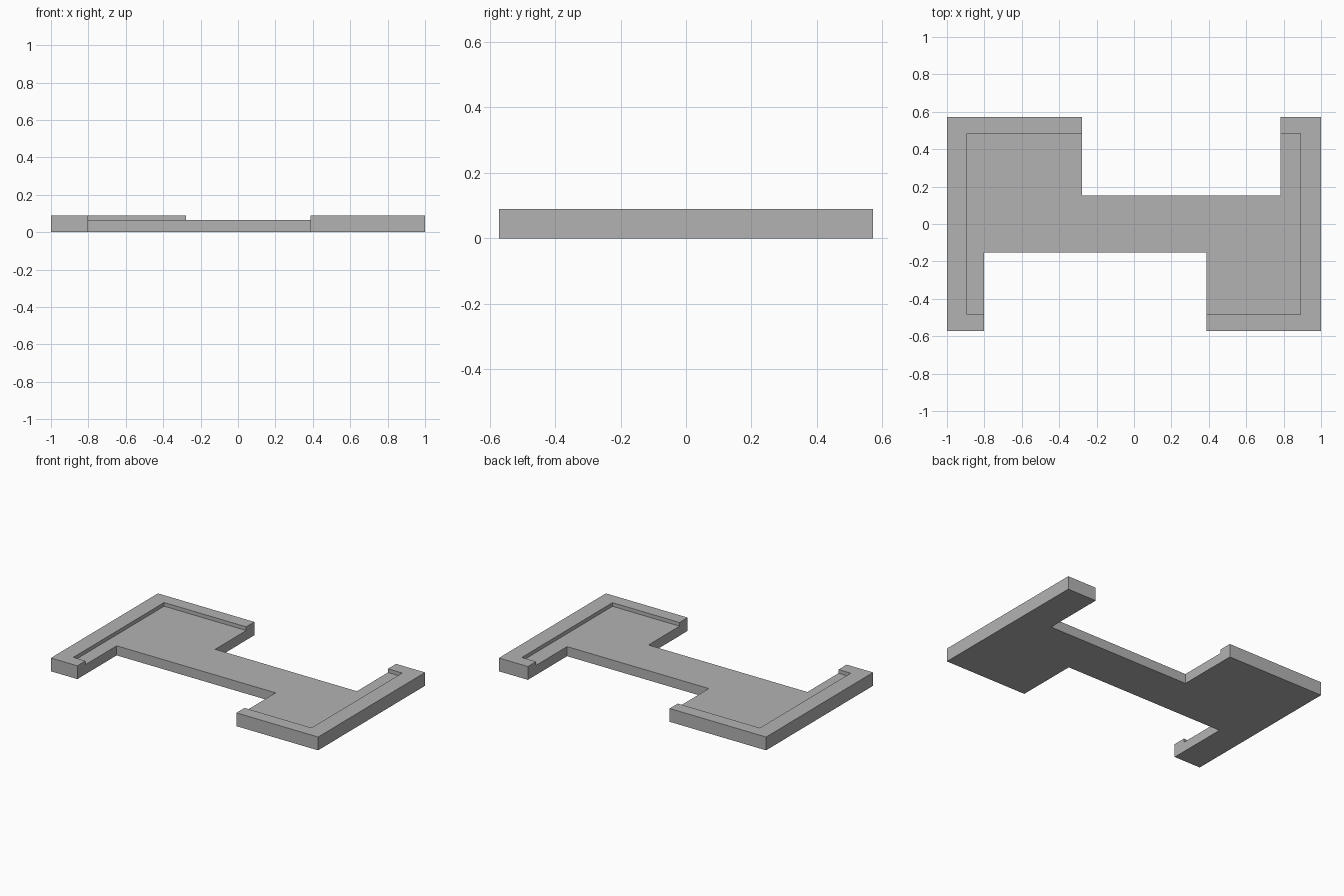
import bpy
import bmesh

cube = bpy.data.objects.get("Cube")
if cube:
    bpy.data.objects.remove(cube)

# Main dimensions
depth, inner = 0.572, 0.485          # half depth outside and inside the rim
front_cut, back_cut = -0.152, 0.153  # edges of the narrow bridge
floor_top, rim_top = 0.065, 0.09
left_in, right_in = -0.893, 0.89     # inner faces of the side rims
fl, fr = -0.802, 0.388               # ends of the front notch
bl, br = -0.278, 0.783               # ends of the back notch

# Outlines of the recessed floor and the two C-shaped rims
floor = [(fl, -inner), (fl, front_cut), (fr, front_cut), (fr, -inner),
         (right_in, -inner), (right_in, inner), (br, inner), (br, back_cut),
         (bl, back_cut), (bl, inner), (left_in, inner), (left_in, -inner)]
left_rim = [(-1, -depth), (fl, -depth), (fl, -inner), (left_in, -inner),
            (left_in, inner), (bl, inner), (bl, depth), (-1, depth)]
right_rim = [(1, depth), (br, depth), (br, inner), (right_in, inner),
             (right_in, -inner), (fr, -inner), (fr, -depth), (1, -depth)]

bm = bmesh.new()
points = {}


def add_face(outline):
    for p in outline:
        if p not in points:
            points[p] = bm.verts.new((*p, 0))
    return bm.faces.new([points[p] for p in outline])


def raise_faces(faces, height):
    geom = bmesh.ops.extrude_face_region(bm, geom=faces)["geom"]
    verts = [g for g in geom if isinstance(g, bmesh.types.BMVert)]
    bmesh.ops.translate(bm, verts=verts, vec=(0, 0, height))
    return [g for g in geom if isinstance(g, bmesh.types.BMFace)]


# Raise the whole slab, then only the rims
base = [add_face(o) for o in (floor, left_rim, right_rim)]
tops = raise_faces(base, floor_top)
rims = [f for f in tops if any(abs(v.co.x) > 0.99 for v in f.verts)]
raise_faces(rims, rim_top - floor_top)
bmesh.ops.recalc_face_normals(bm, faces=bm.faces[:])

mesh = bpy.data.meshes.new("rimmed_tray")
bm.to_mesh(mesh)
bm.free()

# Plain grey finish
grey = bpy.data.materials.new("grey")
grey.use_nodes = True
colour = (0.45, 0.45, 0.45, 1)
grey.diffuse_color = colour
grey.node_tree.nodes["Principled BSDF"].inputs["Base Color"].default_value = colour
mesh.materials.append(grey)
bpy.context.collection.objects.link(bpy.data.objects.new("rimmed_tray", mesh))
